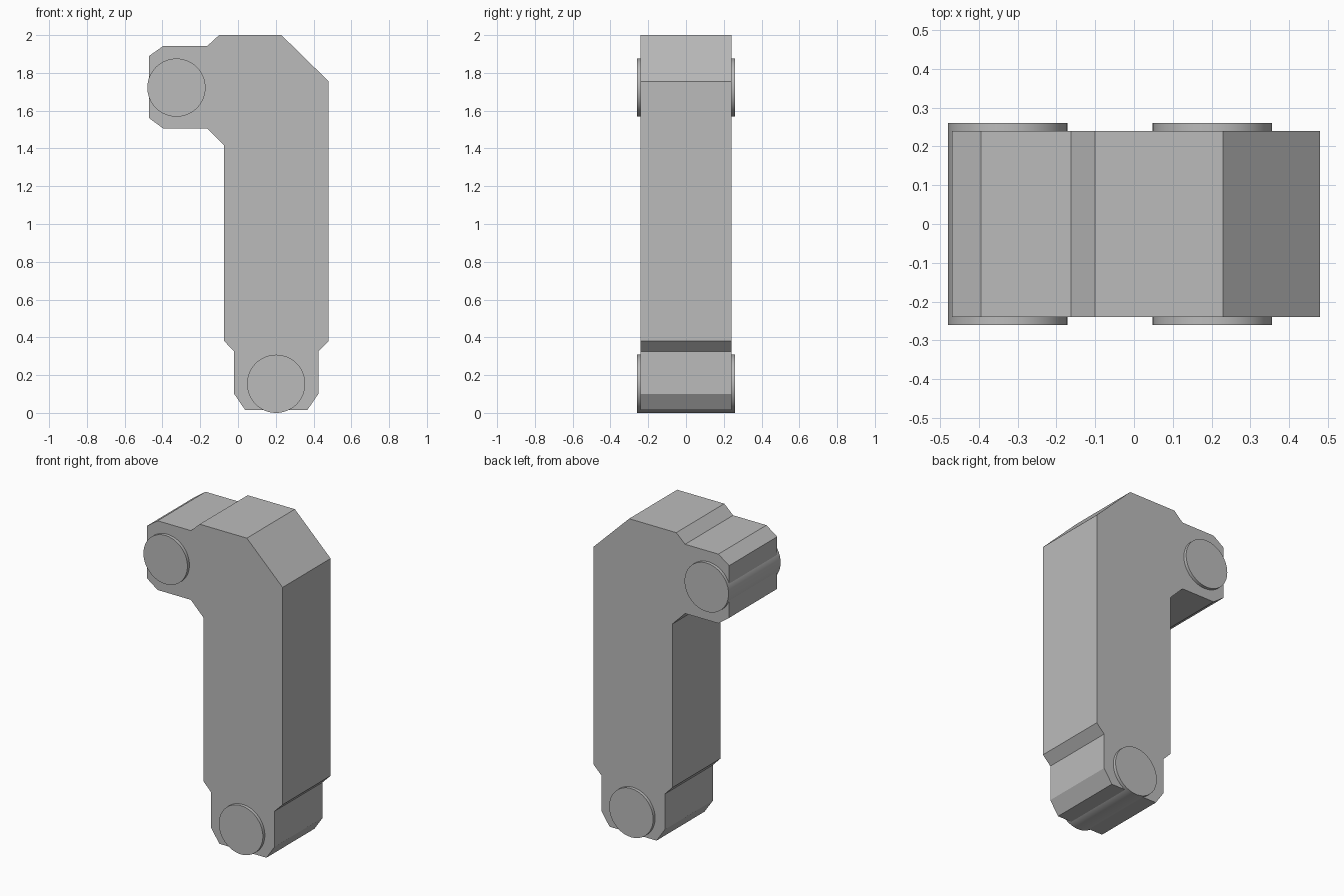
import bpy, bmesh, math
from mathutils import Matrix

if "Cube" in bpy.data.objects:
    bpy.data.objects.remove(bpy.data.objects["Cube"], do_unlink=True)

grey = bpy.data.materials.new("plain_grey")
grey.use_nodes = True
COLOUR = (0.5, 0.5, 0.5, 1)
grey.diffuse_color = COLOUR
grey.node_tree.nodes["Principled BSDF"].inputs["Base Color"].default_value = COLOUR


def add_object(name, bm):
    bmesh.ops.recalc_face_normals(bm, faces=bm.faces)
    mesh = bpy.data.meshes.new(name)
    bm.to_mesh(mesh)
    bm.free()
    mesh.materials.append(grey)
    obj = bpy.data.objects.new(name, mesh)
    bpy.context.collection.objects.link(obj)
    return obj


def extruded_plate(name, outline, half_depth):
    bm = bmesh.new()
    face = bm.faces.new([bm.verts.new((x, -half_depth, z)) for x, z in outline])
    grown = bmesh.ops.extrude_face_region(bm, geom=[face], use_keep_orig=True)
    moved = [g for g in grown["geom"] if isinstance(g, bmesh.types.BMVert)]
    bmesh.ops.translate(bm, verts=moved, vec=(0, 2 * half_depth, 0))
    return add_object(name, bm)


def pivot_pin(name, x, z, radius=0.154, length=0.52):
    bm = bmesh.new()
    place = Matrix.Translation((x, 0, z)) @ Matrix.Rotation(math.pi / 2, 4, "X")
    bmesh.ops.create_cone(bm, cap_ends=True, segments=64, radius1=radius,
                          radius2=radius, depth=length, matrix=place)
    obj = add_object(name, bm)
    bpy.ops.object.select_all(action="DESELECT")
    obj.select_set(True)
    bpy.context.view_layer.objects.active = obj
    bpy.ops.object.shade_smooth_by_angle(angle=math.radians(30))


# Bent arm with chamfered lugs at both ends
extruded_plate("arm_body", [
    (-0.10, 2.0), (0.23, 2.0), (0.48, 1.755), (0.48, 0.38),      # outer corner and side
    (0.425, 0.325), (0.425, 0.10), (0.367, 0.015),               # lower lug
    (0.038, 0.015), (-0.02, 0.10), (-0.02, 0.325),
    (-0.073, 0.38), (-0.073, 1.415), (-0.162, 1.505),            # inner side
    (-0.395, 1.505), (-0.47, 1.56), (-0.47, 1.89),               # upper lug
    (-0.395, 1.943), (-0.162, 1.943)], 0.24)

# Pins running right through the lugs
pivot_pin("upper_pin", -0.326, 1.722)
pivot_pin("lower_pin", 0.202, 0.154)
